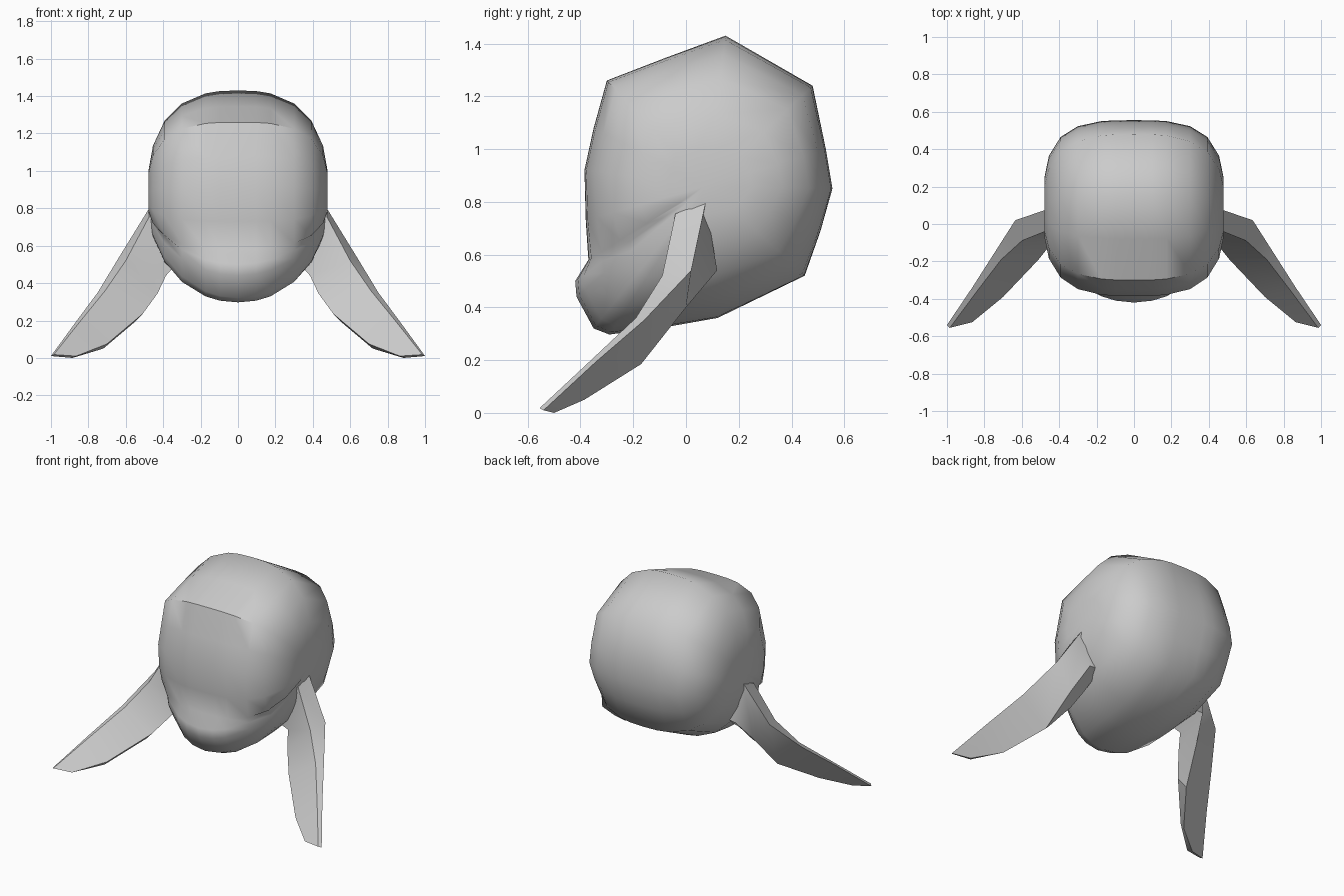
import bpy, bmesh, math
from mathutils import Vector

if "Cube" in bpy.data.objects:
    bpy.data.objects.remove(bpy.data.objects["Cube"])


def loft(name, rings, angle):
    """Skin a list of closed rings, cap both ends, shade smooth by angle."""
    bm = bmesh.new()
    rows = [[bm.verts.new(p) for p in ring] for ring in rings]
    n = len(rings[0])
    for a, b in zip(rows, rows[1:]):
        for i in range(n):
            j = (i + 1) % n
            bm.faces.new((a[i], a[j], b[j], b[i]))
    for row in (rows[0], rows[-1]):
        centre = sum((v.co for v in row), Vector()) / n
        mid = bm.verts.new(centre)
        for i in range(n):
            bm.faces.new((row[i], row[(i + 1) % n], mid))
    bmesh.ops.recalc_face_normals(bm, faces=bm.faces)
    mesh = bpy.data.meshes.new(name)
    bm.to_mesh(mesh)
    bm.free()
    obj = bpy.data.objects.new(name, mesh)
    bpy.context.collection.objects.link(obj)
    bpy.ops.object.select_all(action='DESELECT')
    obj.select_set(True)
    bpy.context.view_layer.objects.active = obj
    bpy.ops.object.shade_smooth_by_angle(angle=math.radians(angle))
    return obj


# Head: side profile (y, z, roundness exponent), shrunk towards each cheek
profile = [
    (0.15, 1.43, 2.6), (-0.08, 1.345, 2.8), (-0.30, 1.26, 3.0),
    (-0.35, 1.08, 3.0), (-0.385, 0.92, 3.1), (-0.38, 0.73, 3.0),
    (-0.37, 0.58, 2.7), (-0.42, 0.50, 2.0), (-0.415, 0.44, 2.0),
    (-0.35, 0.32, 2.0), (-0.29, 0.297, 2.1), (-0.05, 0.33, 2.3),
    (0.12, 0.36, 2.4), (0.45, 0.52, 2.7), (0.51, 0.69, 3.0),
    (0.555, 0.85, 3.3), (0.53, 1.00, 3.3), (0.48, 1.24, 2.9),
]
CY, CZ, HALF_WIDTH = 0.08, 0.86, 0.484
half = [0.2, 0.36, 0.62, 0.81, 0.94, 0.99]
columns = [-u for u in reversed(half)] + [0] + half
rings = []
for u in columns:
    ring = []
    for y, z, n in profile:
        s = (1 - abs(u) ** n) ** (1 / n)
        ring.append((u * HALF_WIDTH, CY + (y - CY) * s, CZ + (z - CZ) * s))
    rings.append(ring)
loft("head", rings, 50)

# Ears: cross-sections from the root inside the head down to the pointed tip
# order: front upper, back upper, back lower, front lower
ear_sections = [
    [(0.40, -0.02, 0.74), (0.42, 0.07, 0.78), (0.36, 0.11, 0.55), (0.35, -0.05, 0.48)],
    [(0.475, -0.04, 0.755), (0.475, 0.075, 0.80), (0.45, 0.118, 0.54), (0.385, -0.02, 0.44)],
    [(0.60, -0.09, 0.52), (0.635, 0.02, 0.54), (0.50, 0.00, 0.40), (0.43, -0.09, 0.345)],
    [(0.71, -0.19, 0.36), (0.75, -0.16, 0.35), (0.56, -0.17, 0.185), (0.51, -0.19, 0.235)],
    [(0.84, -0.36, 0.20), (0.865, -0.34, 0.195), (0.72, -0.385, 0.05), (0.70, -0.39, 0.075)],
    [(0.985, -0.555, 0.018), (1.0, -0.54, 0.01), (0.885, -0.50, 0.0), (0.865, -0.525, 0.01)],
]
ears = loft("ears", ear_sections, 40)
mirror = ears.modifiers.new("Mirror", 'MIRROR')
mirror.use_axis[0] = True
mirror.use_mirror_merge = False
